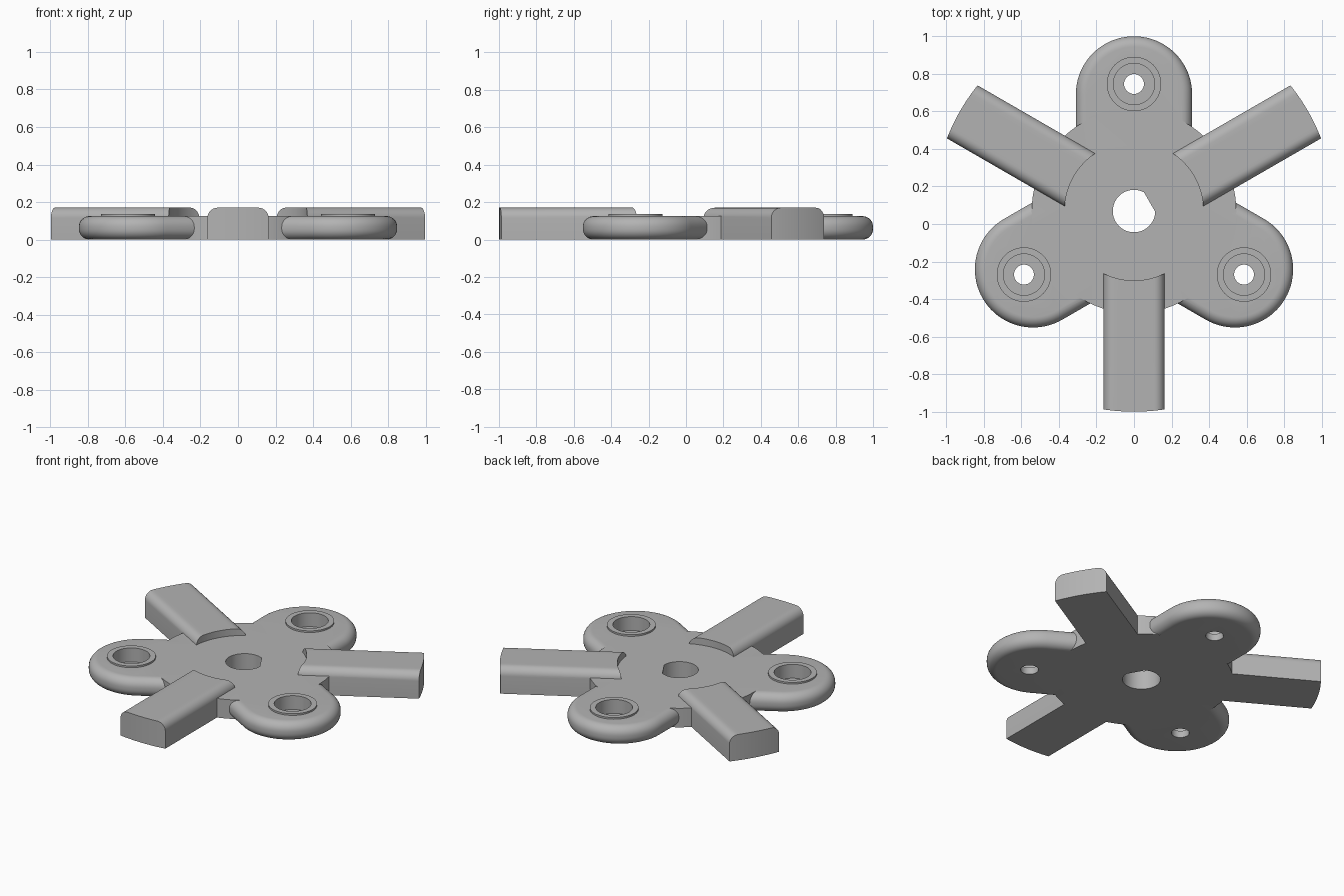
import bpy, bmesh
from math import pi, sin, cos, sqrt, radians
from mathutils import Matrix, Vector

if "Cube" in bpy.data.objects:
    bpy.data.objects.remove(bpy.data.objects["Cube"])

CENTRE = Matrix.Translation((0, 0.069, 0))
PLATE = 0.125            # plate thickness
LOBE_R, LOBE_D = 0.31, 0.621
SCREW_D = 0.677

grey = bpy.data.materials.new("plain grey")
grey.use_nodes = True
grey.diffuse_color = (0.45, 0.45, 0.45, 1)
grey.node_tree.nodes["Principled BSDF"].inputs["Base Color"].default_value = grey.diffuse_color


def make(name, bm, angle=0):
    """Turn a bmesh drawn along +x into an object rotated about the hub."""
    bmesh.ops.recalc_face_normals(bm, faces=bm.faces)
    bm.transform(CENTRE @ Matrix.Rotation(radians(angle), 4, "Z"))
    mesh = bpy.data.meshes.new(name)
    bm.to_mesh(mesh)
    bm.free()
    mesh.materials.append(grey)
    ob = bpy.data.objects.new(name, mesh)
    bpy.context.collection.objects.link(ob)
    return ob


def loft(loops):
    """Skin a stack of closed loops and cap both ends."""
    bm = bmesh.new()
    rings = [[bm.verts.new(p) for p in loop] for loop in loops]
    n = len(rings[0])
    for a, b in zip(rings, rings[1:]):
        for i in range(n):
            j = (i + 1) % n
            bm.faces.new((a[i], a[j], b[j], b[i]))
    bm.faces.new(rings[0])
    bm.faces.new(rings[-1])
    return bm


def disc(name, r, z0, z1, x=0, angle=0, n=64, flat=None):
    """Upright cylinder, optionally with a flat side at distance flat."""
    pts = [(r * cos(2 * pi * i / n), r * sin(2 * pi * i / n)) for i in range(n)]
    if flat:
        half = sqrt(r * r - flat * flat)
        pts = [p for p in pts if p[0] < flat - 0.001]
        pts += [(flat, half), (flat, -half)]
        pts.sort(key=lambda p: Vector(p).angle_signed(Vector((1, 0))))
    return make(name, loft([[(x + px, py, z) for px, py in pts] for z in (z0, z1)]), angle)


def lobe(angle):
    """Round-ended arm with fully rounded upper and lower edges."""
    rad, steps = 0.056, 8
    loops = []
    for centre_z, start in ((rad, -pi / 2), (PLATE - rad, 0)):
        for k in range(steps + 1):
            t = start + k * pi / 2 / steps
            r = LOBE_R - rad + rad * cos(t)
            z = centre_z + rad * sin(t)
            arc = [(LOBE_D + r * cos(a), r * sin(a), z)
                   for a in (-pi / 2 + pi * i / 40 for i in range(41))]
            loops.append([(0.05, -r, z)] + arc + [(0.05, r, z)])
    return make("lobe", loft(loops), angle)


def bar(angle):
    """Raised bar with rounded shoulders and concentric curved ends."""
    half, top, rad, inner, outer = 0.163, 0.17, 0.055, 0.37, 1.069
    right = [(half - rad + rad * sin(t), top - rad + rad * cos(t))
             for t in (pi / 2 * i / 8 for i in range(9))]
    middle = [((half - rad) * i / 5, top) for i in range(-4, 5)]
    columns = [(-w, z) for w, z in reversed(right)] + middle + right
    loops = []
    for w, z in columns:
        a, b = sqrt(inner ** 2 - w * w), sqrt(outer ** 2 - w * w)
        loops.append([(a, w, 0), (b, w, 0), (b, w, z), (a, w, z)])
    return make("bar", loft(loops), angle)


def combine(target, other, operation):
    mod = target.modifiers.new(operation.title(), "BOOLEAN")
    mod.operation = operation
    mod.solver = "EXACT"
    mod.object = other
    bpy.context.view_layer.objects.active = target
    bpy.ops.object.modifier_apply(modifier=mod.name)
    bpy.data.objects.remove(other)


# Hub plate with three lobes, three bars and raised screw rims
body = disc("hub_plate", 0.545, 0, PLATE, n=96)
for angle in (90, 210, 330):
    combine(body, lobe(angle), "UNION")
for angle in (30, 150, 270):
    combine(body, bar(angle), "UNION")
for angle in (90, 210, 330):
    combine(body, disc("rim", 0.145, 0.05, 0.136, SCREW_D, angle), "UNION")

# Counterbored screw holes
for angle in (90, 210, 330):
    combine(body, disc("recess", 0.11, 0.045, 0.3, SCREW_D, angle), "DIFFERENCE")
    combine(body, disc("screw_hole", 0.053, -0.1, 0.3, SCREW_D, angle, 40), "DIFFERENCE")

# Central shaft hole with one flat side
combine(body, disc("shaft_hole", 0.113, -0.1, 0.3, 0, 30, 64, 0.096), "DIFFERENCE")

body.name = "hub_bracket"
bpy.ops.object.select_all(action="DESELECT")
body.select_set(True)
bpy.context.view_layer.objects.active = body
bpy.ops.object.shade_smooth_by_angle(angle=radians(30))
